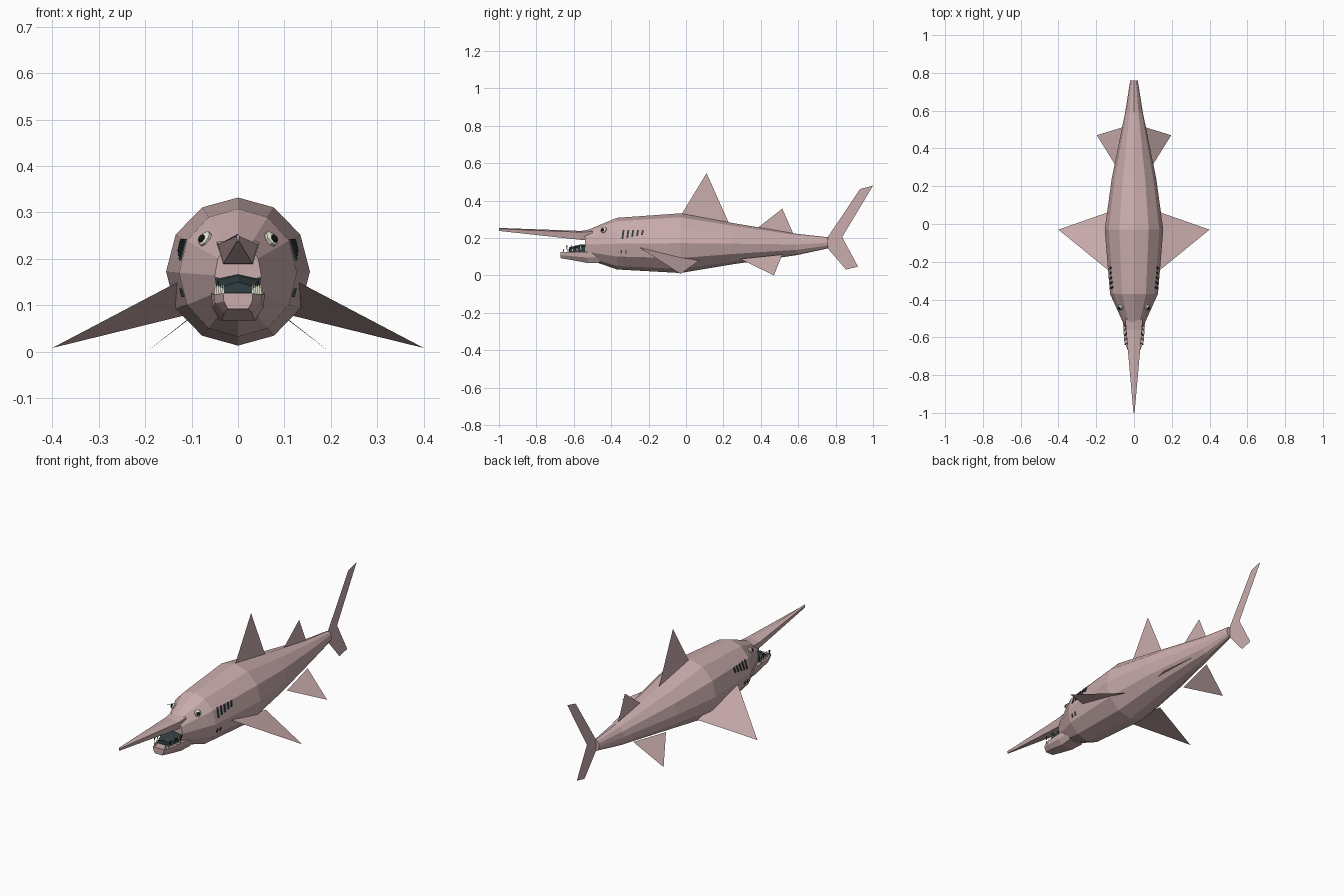
import bpy, math
from mathutils import Vector

if "Cube" in bpy.data.objects:
    bpy.data.objects.remove(bpy.data.objects["Cube"])


def material(name, rgb):
    m = bpy.data.materials.new(name)
    m.diffuse_color = (*rgb, 1)
    m.use_nodes = True
    m.node_tree.nodes["Principled BSDF"].inputs["Base Color"].default_value = m.diffuse_color
    return m


PINK = material("skin_pink", (0.60, 0.42, 0.42))
DARK = material("dark_teal", (0.03, 0.05, 0.053))
CREAM = material("cream", (0.72, 0.72, 0.60))
BLACK = material("pupil_black", (0.008, 0.008, 0.008))


def mesh_object(name, verts, faces, mat):
    me = bpy.data.meshes.new(name)
    me.from_pydata(verts, [], faces)
    me.materials.append(mat)
    me.update()
    ob = bpy.data.objects.new(name, me)
    bpy.context.collection.objects.link(ob)
    return ob


def loft(name, rings, mat):
    """Skin equal-sized point rings that run from front to back."""
    n = len(rings[0])
    verts = [p for r in rings for p in r]
    faces = [tuple(range(n))]
    for k in range(len(rings) - 1):
        a, b = k * n, (k + 1) * n
        for i in range(n):
            j = (i + 1) % n
            faces.append((a + j, a + i, b + i, b + j))
    faces.append(tuple(reversed(range(len(verts) - n, len(verts)))))
    return mesh_object(name, verts, faces, mat)


def fin(name, points):
    return mesh_object(name, points, [tuple(range(len(points)))], PINK)


# Body: twelve-sided rings (y, half width, bottom z, top z)
RINGS = [(-0.54, 0.050, 0.092, 0.237), (-0.37, 0.127, 0.032, 0.308),
         (-0.03, 0.155, 0.013, 0.332), (0.24, 0.118, 0.058, 0.282),
         (0.59, 0.047, 0.108, 0.223), (0.76, 0.020, 0.145, 0.204)]


def ellipse_ring(y, rx, z0, z1, n=12):
    c, rz = (z0 + z1) / 2, (z1 - z0) / 2
    return [(rx * math.sin(math.tau * i / n), y, c + rz * math.cos(math.tau * i / n))
            for i in range(n)]


loft("body", [ellipse_ring(*r) for r in RINGS], PINK)


def body_x(y, z):
    """Half width of the body surface at a given y and z."""
    for a, b in zip(RINGS, RINGS[1:]):
        if a[0] <= y <= b[0]:
            t = (y - a[0]) / (b[0] - a[0])
            rx, z0, z1 = (a[k] + (b[k] - a[k]) * t for k in (1, 2, 3))
            h = abs(z - (z0 + z1) / 2) / ((z1 - z0) / 2)
            if h < 0.5:
                return rx * (1 - 0.134 * h / 0.5)
            return rx * (0.866 - 0.366 * (h - 0.5) / 0.366)
    return 0


# Long blade snout: five-sided, tapering to a tiny tip
def snout_ring(y, w, wb, top, mid, low):
    return [(0, y, top), (w, y, mid), (wb, y, low), (-wb, y, low), (-w, y, mid)]


loft("snout", [snout_ring(-1.0, 0.003, 0.002, 0.254, 0.249, 0.238),
               snout_ring(-0.56, 0.042, 0.031, 0.238, 0.231, 0.190),
               snout_ring(-0.50, 0.046, 0.034, 0.249, 0.235, 0.187)], PINK)


# Protruding lower jaw
def jaw_ring(y, w, wb, top, low):
    mid = (top + low) / 2
    return [(-w, y, top), (w, y, top), (w * 0.95, y, mid), (wb, y, low), (-wb, y, low),
            (-w * 0.95, y, mid)]


loft("lower_jaw", [jaw_ring(-0.67, 0.032, 0.022, 0.125, 0.092),
                   jaw_ring(-0.62, 0.052, 0.030, 0.124, 0.084),
                   jaw_ring(-0.53, 0.058, 0.035, 0.124, 0.067),
                   jaw_ring(-0.46, 0.058, 0.040, 0.130, 0.068)], PINK)

# Dark mouth lining between snout and jaw
def mouth_ring(y, w, ztop):
    return [(0, y, ztop), (w, y, ztop - 0.010), (w * 0.9, y, 0.126),
            (-w * 0.9, y, 0.126), (-w, y, ztop - 0.010)]


loft("mouth_lining", [mouth_ring(-0.625, 0.034, 0.150), mouth_ring(-0.57, 0.044, 0.164),
                      mouth_ring(-0.52, 0.046, 0.168)], DARK)


# Teeth: small four-sided spikes, dark at the gum and cream at the front
def spike(name, x, y, z, h, mat, r=0.005):
    base = [(x - r, y - r, z), (x + r, y - r, z), (x + r, y + r, z), (x - r, y + r, z)]
    faces = [(0, 1, 4), (1, 2, 4), (2, 3, 4), (3, 0, 4), (3, 2, 1, 0)]
    if h < 0:
        faces = [tuple(reversed(f)) for f in faces]
    return mesh_object(name, base + [(x, y, z + h)], faces, mat)


for s in (-1, 1):
    for i in range(5):
        y = -0.655 + i * 0.024
        x = s * (0.032 + 0.004 * i)
        spike("lower_tooth", x, y, 0.122, 0.030, CREAM, 0.004)
        spike("upper_tooth", s * 0.046, y + 0.018, 0.160, -0.024,
              CREAM if i % 2 else DARK, 0.004)


# Eyes: flattened low-poly balls with a pupil
def ball(name, loc, scale, mat, outward):
    bpy.ops.mesh.primitive_uv_sphere_add(segments=8, ring_count=5, location=loc)
    ob = bpy.context.object
    ob.name = name
    ob.scale = scale
    ob.rotation_euler = outward.to_track_quat('Z', 'Y').to_euler()
    ob.data.materials.append(mat)


for s in (-1, 1):
    out = Vector((s * 0.72, -0.45, 0.50)).normalized()
    c = Vector((s * 0.071, -0.44, 0.243))
    ball("eye", c, (0.017, 0.019, 0.010), CREAM, out)
    ball("pupil", c + out * 0.008 + Vector((s * 0.002, -0.003, -0.003)),
         (0.010, 0.010, 0.005), BLACK, out)


# Gill slits: thin slanted plates following the flank
def slit(name, s, y, z0, z1, w=0.011, slant=0.006):
    verts = []
    for d in (-0.003, 0.004):
        for yy, zz in ((y, z0), (y + w, z0), (y + w + slant, z1), (y + slant, z1)):
            verts.append((s * (body_x(yy, zz) + d), yy, zz))
    faces = [(4, 5, 6, 7), (0, 1, 5, 4), (1, 2, 6, 5), (2, 3, 7, 6), (3, 0, 4, 7)]
    if s < 0:
        faces = [tuple(reversed(f)) for f in faces]
    return mesh_object(name, verts, faces, DARK)


for s in (-1, 1):
    for i in range(5):
        slit("gill_slit", s, -0.345 + i * 0.026, 0.196 + i * 0.005, 0.243, 0.010)
    for y in (-0.35, -0.325):
        slit("lower_gill_mark", s, y, 0.118, 0.136, 0.006, 0.002)

# Paired fins
for s in (-1, 1):
    fin("pectoral_fin", [(s * 0.130, -0.25, 0.150), (s * 0.400, -0.03, 0.008),
                         (s * 0.115, 0.07, 0.078)])
    fin("pelvic_fin", [(s * 0.085, 0.29, 0.088), (s * 0.197, 0.47, 0.0),
                       (s * 0.050, 0.515, 0.112)])

# Centre fins and tail
fin("front_dorsal_fin", [(0, -0.025, 0.325), (0, 0.11, 0.547), (0, 0.23, 0.278)])
fin("rear_dorsal_fin", [(0, 0.38, 0.252), (0, 0.515, 0.357), (0, 0.575, 0.220)])
fin("upper_tail_fin", [(0, 0.755, 0.200), (0, 0.93, 0.462), (0, 1.0, 0.480),
                       (0, 0.835, 0.205), (0, 0.755, 0.172)])
fin("lower_tail_fin", [(0, 0.755, 0.172), (0, 0.835, 0.205), (0, 0.92, 0.047),
                       (0, 0.855, 0.032), (0, 0.755, 0.148)])
